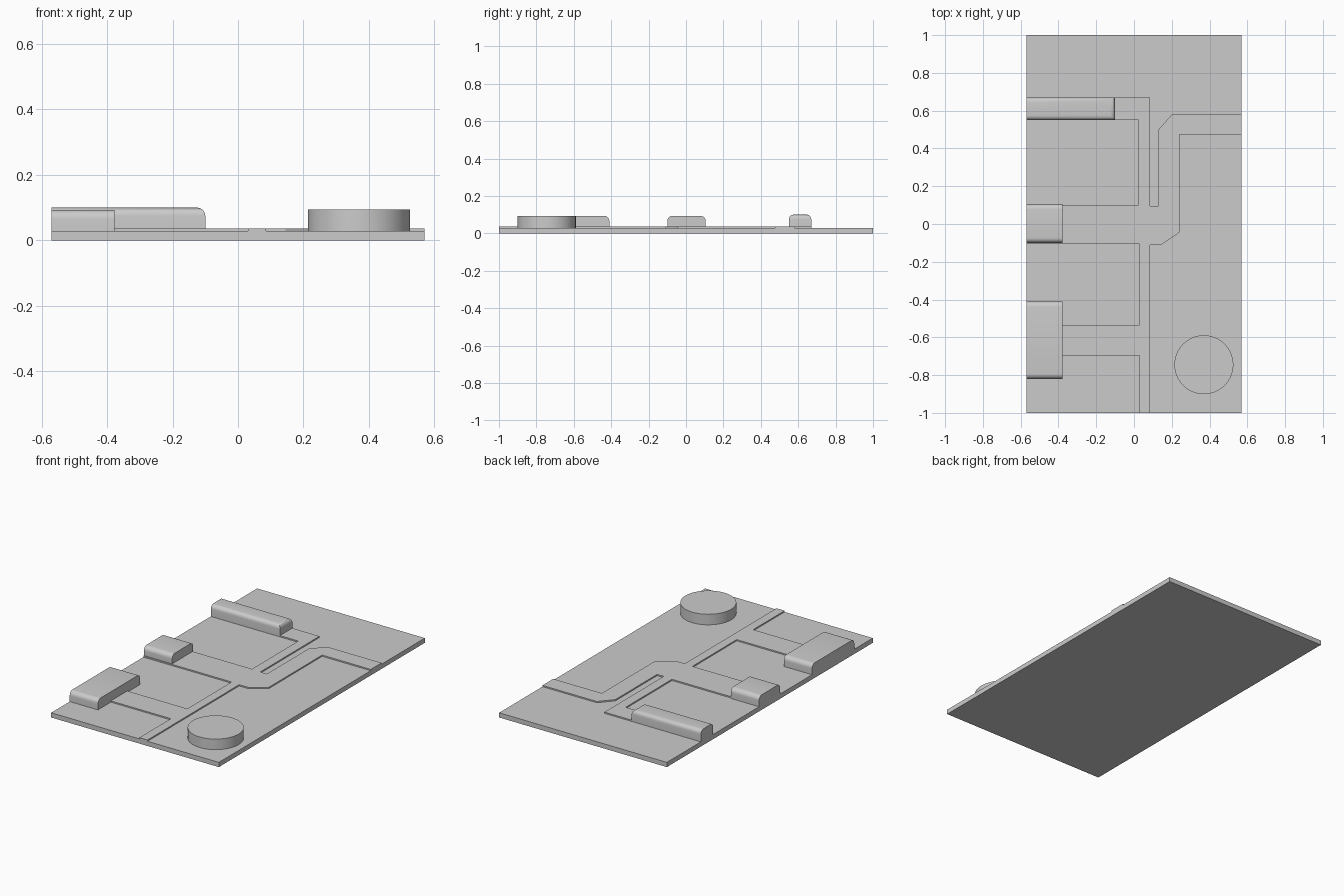
import bpy, bmesh
from mathutils import Vector

if "Cube" in bpy.data.objects:
    bpy.data.objects.remove(bpy.data.objects["Cube"])

PLATE_TOP, TRACE_TOP, LEFT = 0.029, 0.037, -0.57


def add_object(name, bm, smooth=False):
    bmesh.ops.recalc_face_normals(bm, faces=bm.faces)
    mesh = bpy.data.meshes.new(name)
    bm.to_mesh(mesh)
    bm.free()
    obj = bpy.data.objects.new(name, mesh)
    bpy.context.collection.objects.link(obj)
    if smooth:
        bpy.ops.object.select_all(action='DESELECT')
        obj.select_set(True)
        bpy.context.view_layer.objects.active = obj
        bpy.ops.object.shade_smooth_by_angle(angle=0.6)
    return obj


def prism(name, outline, z0, z1):
    bm = bmesh.new()
    face = bm.faces.new([bm.verts.new((x, y, z0)) for x, y in outline])
    top = bmesh.ops.extrude_face_region(bm, geom=[face], use_keep_orig=True)["geom"]
    verts = [v for v in top if isinstance(v, bmesh.types.BMVert)]
    bmesh.ops.translate(bm, verts=verts, vec=(0, 0, z1 - z0))
    return add_object(name, bm)


def connector(name, x1, y0, y1, z1, radius, round_end=False):
    """Block on the left edge with rounded long top edges."""
    bm = bmesh.new()
    bmesh.ops.create_cube(bm, size=1)
    size = Vector((x1 - LEFT, y1 - y0, z1 - PLATE_TOP))
    mid = Vector((x1 + LEFT, y1 + y0, z1 + PLATE_TOP)) / 2
    for v in bm.verts:
        v.co = v.co * size + mid
    edges = []
    for e in bm.edges:
        a, b = (v.co for v in e.verts)
        if min(a.z, b.z) > z1 - 1e-4:
            along_x = abs(a.y - b.y) < 1e-4
            if along_x or (round_end and min(a.x, b.x) > x1 - 1e-4):
                edges.append(e)
    bmesh.ops.bevel(bm, geom=edges, offset=radius, segments=6,
                    profile=0.5, affect='EDGES')
    return add_object(name, bm, True)


# Flat base board
prism("base_plate", [(-.57, -1), (.57, -1), (.57, 1), (-.57, 1)], 0, PLATE_TOP)

# Thin raised branching track
prism("raised_track", [
    (.03, -1), (.085, -1), (.085, -.11), (.145, -.11), (.24, -.045),
    (.24, .475), (.57, .475), (.57, .58), (.2, .58), (.13, .5), (.13, .095),
    (.085, .095), (.085, .67), (LEFT, .67), (LEFT, .55), (.025, .55),
    (.025, .1), (LEFT, .1), (LEFT, -.105), (.03, -.105), (.03, -.535),
    (LEFT, -.535), (LEFT, -.695), (.03, -.695)], PLATE_TOP, TRACE_TOP)

# Rounded blocks along the left edge
connector("front_block", -.378, -.82, -.41, .093, .027)
connector("middle_block", -.378, -.1, .105, .093, .027)
connector("back_block", -.1, .55, .67, .1, .025, True)

# Round button near the front right corner
bm = bmesh.new()
bmesh.ops.create_cone(bm, cap_ends=True, segments=64, radius1=.156, radius2=.156,
                      depth=.094 - PLATE_TOP)
bmesh.ops.translate(bm, verts=bm.verts, vec=(.37, -.745, (.094 + PLATE_TOP) / 2))
add_object("round_button", bm, True)
